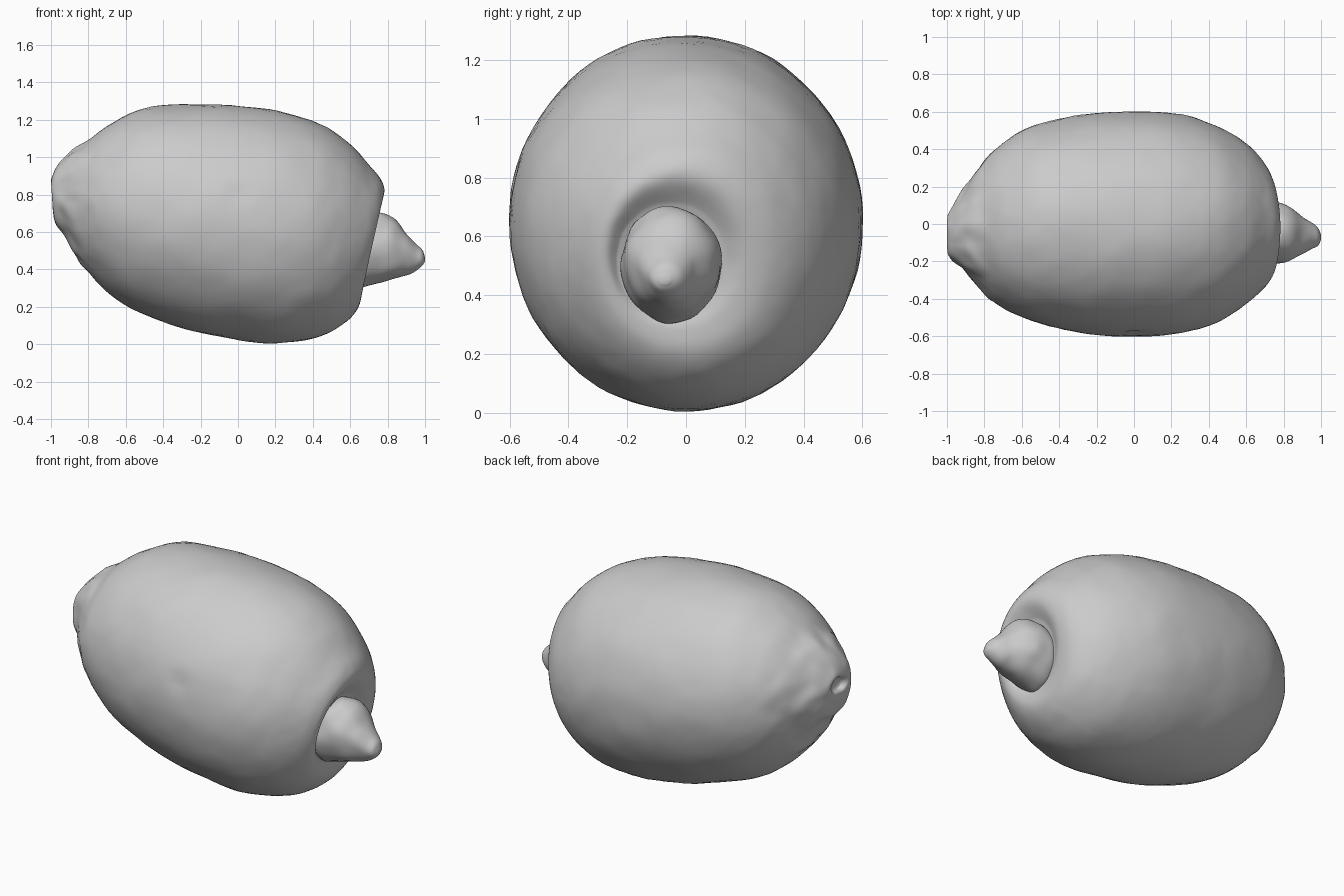
import bpy, bmesh, math
from mathutils import Vector, noise

if "Cube" in bpy.data.objects:
    bpy.data.objects.remove(bpy.data.objects["Cube"], do_unlink=True)

GREY = 0.6
skin = bpy.data.materials.new("matte grey")
skin.use_nodes = True
skin.diffuse_color = (GREY, GREY, GREY, 1)
skin.node_tree.nodes["Principled BSDF"].inputs["Base Color"].default_value = (GREY, GREY, GREY, 1)


def spline(stations, steps):
    """Smooth the stations with a Catmull-Rom curve."""
    rows = [Vector(s) for s in stations]
    ext = [rows[0] * 2 - rows[1]] + rows + [rows[-1] * 2 - rows[-2]]
    out = []
    for a, b, c, d in zip(ext, ext[1:], ext[2:], ext[3:]):
        for i in range(steps):
            t = i / steps
            out.append(b + (c - a) * (t / 2) + (a * 2 - b * 5 + c * 4 - d) * (t * t / 2)
                       + (b * 3 - a - c * 3 + d) * (t ** 3 / 2))
    return out + [rows[-1]]


def loft(name, stations, segments, steps, relief):
    """Tilted elliptical rings: top x, top z, bottom x, bottom z, centre y, half width."""
    bm = bmesh.new()
    rings = []
    for xt, zt, xb, zb, yc, w in spline(stations, steps):
        mid = Vector(((xt + xb) / 2, yc, (zt + zb) / 2))
        up = Vector(((xt - xb) / 2, 0, (zt - zb) / 2))
        ring = []
        for i in range(segments):
            a = math.tau * i / segments
            offset = up * math.cos(a) + Vector((0, w * math.sin(a), 0))
            p = mid + offset
            ring.append(bm.verts.new(p + offset.normalized() * relief(p)))
        rings.append(ring)
    for r, s in zip(rings, rings[1:]):
        for i in range(segments):
            j = (i + 1) % segments
            bm.faces.new((r[i], r[j], s[j], s[i]))
    for ring in (rings[0], rings[-1]):
        centre = sum((v.co for v in ring), Vector()) / segments
        hub = bm.verts.new(centre)
        for i in range(segments):
            bm.faces.new((ring[i], ring[(i + 1) % segments], hub))
    bmesh.ops.recalc_face_normals(bm, faces=bm.faces[:])
    mesh = bpy.data.meshes.new(name)
    bm.to_mesh(mesh)
    bm.free()
    mesh.materials.append(skin)
    mesh.shade_smooth()
    obj = bpy.data.objects.new(name, mesh)
    bpy.context.collection.objects.link(obj)
    return obj


def rind(p):
    """Gentle lumps, wrinkles toward the stem end and one small pit."""
    h = 0.006 * noise.noise(p * 5) + 0.0025 * noise.noise(p * 17)
    wrinkle = max(0, min(1, (-0.72 - p.x) / 0.2))
    h += 0.028 * wrinkle * noise.noise(p * 9)
    pit = (p - Vector((0, -0.58, 0.8))).length
    return h - 0.015 * math.exp(-(pit / 0.04) ** 2)


def tip_relief(p):
    return 0.012 * noise.noise(p * 10)


# Fruit body, from the stem dimple to the hollow around the tip
loft("fruit_body", [
    (-0.96, 0.83, -0.96, 0.76, -0.06, 0.04),
    (-1.00, 0.87, -0.99, 0.74, -0.06, 0.08),
    (-0.975, 0.94, -0.98, 0.66, -0.06, 0.14),
    (-0.90, 1.02, -0.94, 0.60, -0.04, 0.21),
    (-0.80, 1.09, -0.87, 0.49, -0.02, 0.31),
    (-0.68, 1.18, -0.80, 0.38, -0.01, 0.41),
    (-0.50, 1.26, -0.64, 0.23, 0, 0.51),
    (-0.25, 1.285, -0.40, 0.12, 0, 0.575),
    (0, 1.275, -0.15, 0.05, 0, 0.60),
    (0.25, 1.24, 0.10, 0.01, 0, 0.595),
    (0.45, 1.17, 0.30, 0.01, 0, 0.55),
    (0.60, 1.07, 0.46, 0.05, 0, 0.475),
    (0.70, 0.96, 0.58, 0.12, 0, 0.39),
    (0.765, 0.88, 0.645, 0.20, -0.01, 0.31),
    (0.78, 0.80, 0.66, 0.28, -0.03, 0.24),
    (0.72, 0.71, 0.65, 0.33, -0.05, 0.18),
], 96, 6, rind)

# Pointed tip set into the hollow
loft("fruit_tip", [
    (0.68, 0.69, 0.62, 0.32, -0.05, 0.165),
    (0.76, 0.70, 0.67, 0.31, -0.05, 0.17),
    (0.83, 0.675, 0.78, 0.335, -0.05, 0.155),
    (0.89, 0.605, 0.87, 0.365, -0.055, 0.115),
    (0.95, 0.54, 0.94, 0.385, -0.065, 0.075),
    (0.985, 0.505, 0.98, 0.41, -0.07, 0.05),
    (1.00, 0.465, 0.998, 0.435, -0.07, 0.018),
], 48, 6, tip_relief)
